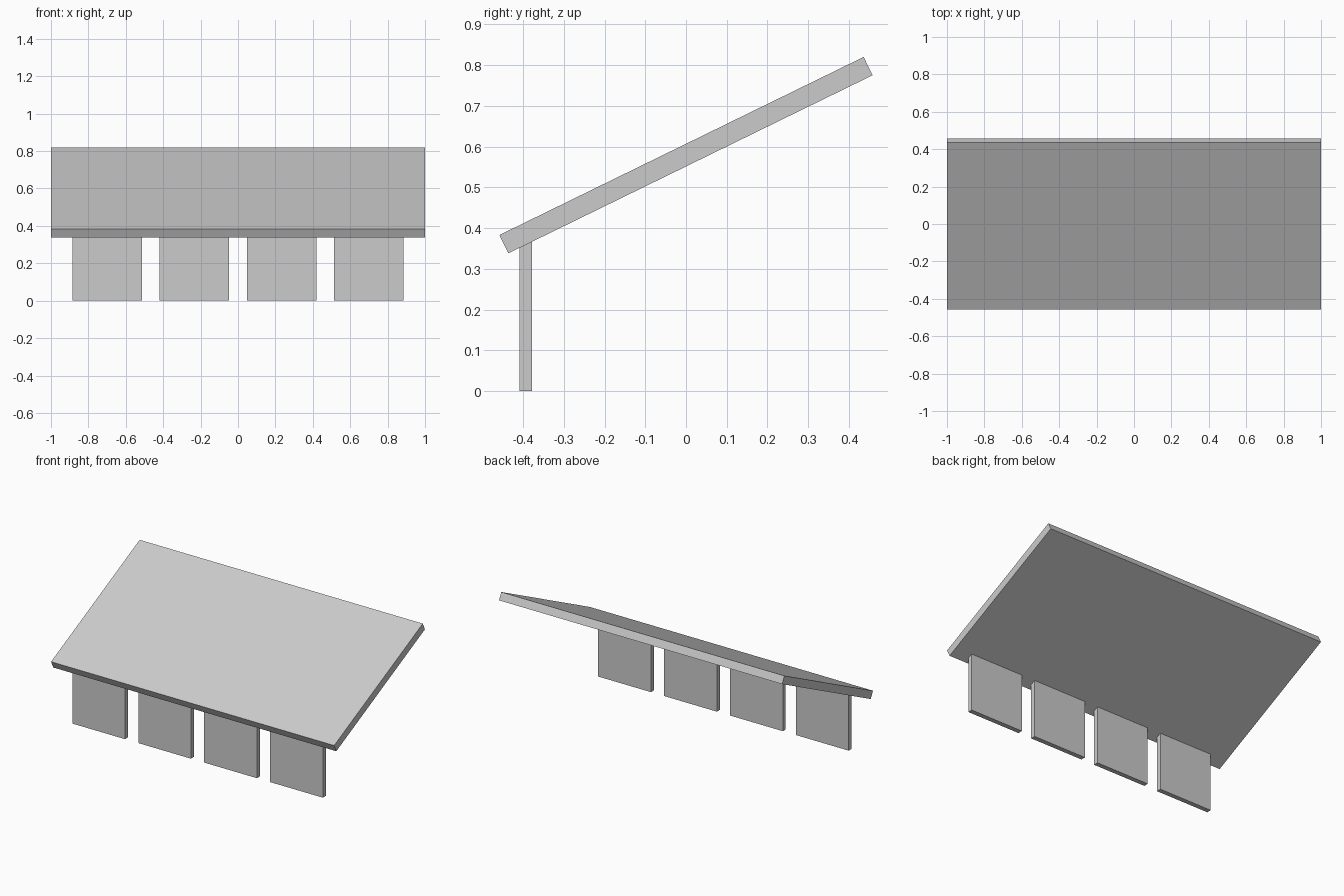
import bpy, bmesh
from math import atan2, sin, cos

if "Cube" in bpy.data.objects:
    bpy.data.objects.remove(bpy.data.objects["Cube"])

ROOF_Z, ROOF_LEN, ROOF_T = 0.579, 0.995, 0.05
ANGLE = atan2(0.437, 0.894)


def extrude_profile(name, profile, x0, x1):
    """Extrude a (y, z) profile along x."""
    bm = bmesh.new()
    face = bm.faces.new([bm.verts.new((x0, y, z)) for y, z in profile])
    ext = bmesh.ops.extrude_face_region(bm, geom=[face])
    verts = [v for v in ext["geom"] if isinstance(v, bmesh.types.BMVert)]
    bmesh.ops.translate(bm, verts=verts, vec=(x1 - x0, 0, 0))
    bmesh.ops.recalc_face_normals(bm, faces=bm.faces)
    mesh = bpy.data.meshes.new(name)
    bm.to_mesh(mesh)
    bm.free()
    obj = bpy.data.objects.new(name, mesh)
    bpy.context.collection.objects.link(obj)
    return obj


def roof_point(u, v):
    """Point at u along the slope and v across the slab."""
    return (u * cos(ANGLE) - v * sin(ANGLE),
            ROOF_Z + u * sin(ANGLE) + v * cos(ANGLE))


# Sloping slab
h, t = ROOF_LEN / 2, ROOF_T / 2
slab = [roof_point(u, v) for u, v in ((-h, -t), (h, -t), (h, t), (-h, t))]
extrude_profile("sloping_slab", slab, -1, 1)

# Four upright panels, tops cut to meet the slab's underside
y0, z0 = slab[0]
slope = sin(ANGLE) / cos(ANGLE)
front, back = -0.408, -0.378
panel = [(front, 0), (back, 0),
         (back, z0 + (back - y0) * slope), (front, z0 + (front - y0) * slope)]
for i in range(4):
    x = (i - 1.5) * 0.466
    extrude_profile(f"upright_panel_{i + 1}", panel, x - 0.186, x + 0.186)
